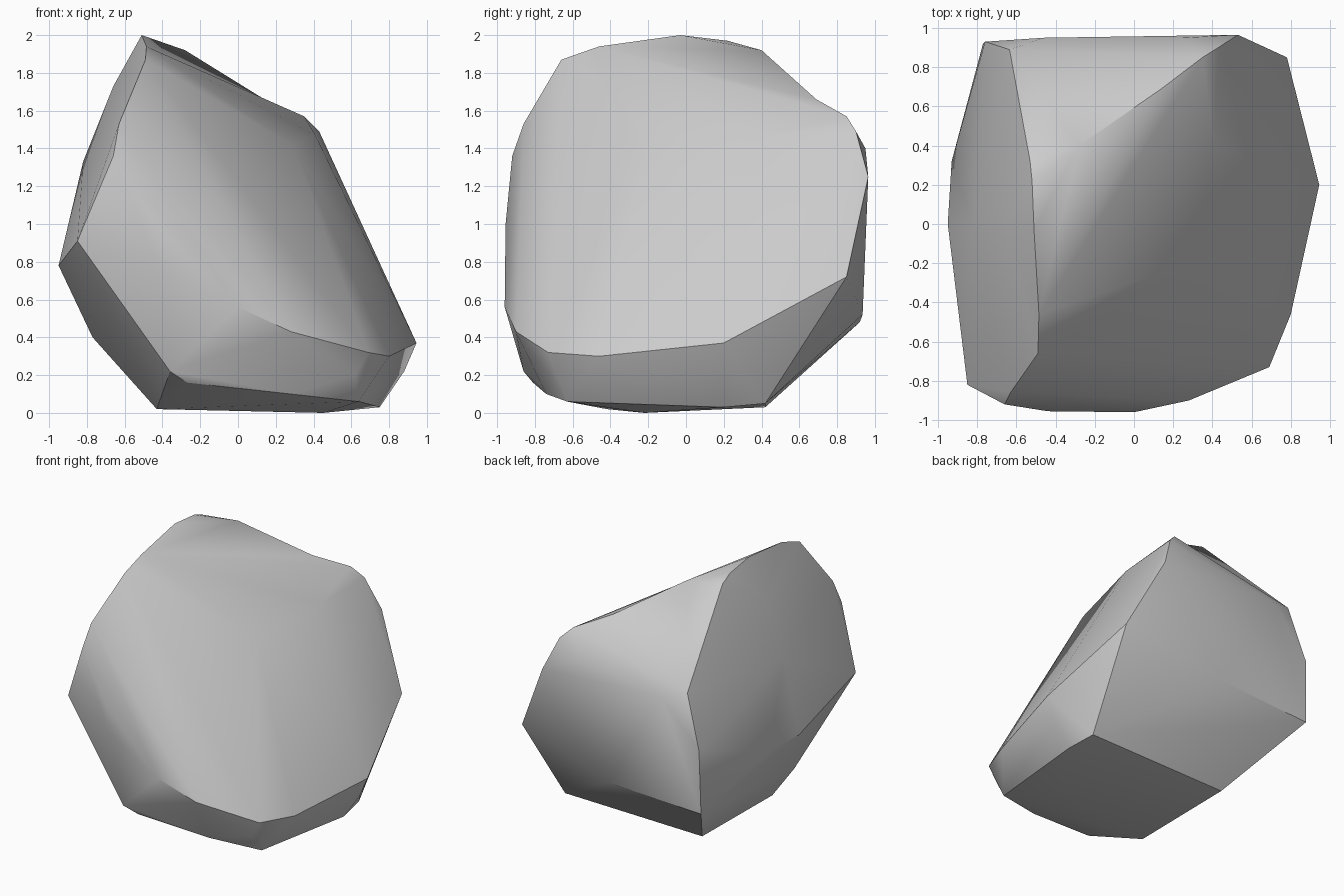
import bpy, bmesh
from mathutils import Vector

if "Cube" in bpy.data.objects:
    bpy.data.objects.remove(bpy.data.objects["Cube"])

# Corner points of the chipped boulder, grouped by region
ridge = [(-.49, -.66, 1.87), (-.485, -.46, 1.94), (-.51, -.03, 2.0), (-.52, .22, 1.97), (-.53, .32, 1.93),
         (-.28, .40, 1.92), (.35, .85, 1.57), (.43, .90, 1.49)]
back = [(-.635, .89, 1.35), (-.46, .95, 1.3), (.25, .95, 1.40), (.53, .965, 1.25), (.78, .85, .72),
        (-.76, .93, .96), (-.77, .92, .48), (0, .935, .52)]
front = [(-.63, -.86, 1.53), (-.66, -.92, 1.36), (-.44, -.955, 1.0), (-.43, -.95, .8), (0, -.96, .56),
         (.28, -.9, .43), (.69, -.73, .32), (.29, -.2, 1.42), (.41, .4, 1.47)]
right = [(.8, -.46, .30), (.945, .2, .37), (.88, .2, .22)]
left = [(-.85, -.82, .91), (-.95, 0, .78), (-.93, .32, .78), (-.66, 0, 1.73), (-.82, 0, 1.33), (-.77, -.2, .4)]
base = [(-.36, -.86, .22), (-.27, -.81, .16), (.28, -.74, .1), (.62, -.72, .2), (.64, -.63, .06),
        (.75, .2, .03), (.72, .42, .05), (-.43, .42, .03), (-.43, -.42, .02), (.45, -.22, 0)]

# Stone body: convex hull of the corners
bm = bmesh.new()
for p in ridge + back + front + right + left + base:
    bm.verts.new(p)
bmesh.ops.convex_hull(bm, input=bm.verts[:])
loose = [v for v in bm.verts if not v.link_faces]
bmesh.ops.delete(bm, geom=loose, context='VERTS')

# Shallow dip worn into the rear upper edge
ends = [Vector((-.28, .40, 1.92)), Vector((.35, .85, 1.57))]
for e in bm.edges[:]:
    if all(any((v.co - p).length < .01 for p in ends) for v in e.verts):
        new = bmesh.ops.subdivide_edges(bm, edges=[e], cuts=1)
        mid = [g for g in new['geom_inner'] if isinstance(g, bmesh.types.BMVert)][0]
        mid.co = (.14, .69, 1.66)
bmesh.ops.triangulate(bm, faces=bm.faces[:])
bmesh.ops.recalc_face_normals(bm, faces=bm.faces[:])

mesh = bpy.data.meshes.new("boulder")
bm.to_mesh(mesh)
bm.free()
boulder = bpy.data.objects.new("boulder", mesh)
bpy.context.collection.objects.link(boulder)

# Soft shading across shallow facets, crisp chipped edges
bpy.context.view_layer.objects.active = boulder
boulder.select_set(True)
bpy.ops.object.shade_smooth_by_angle(angle=0.52)
